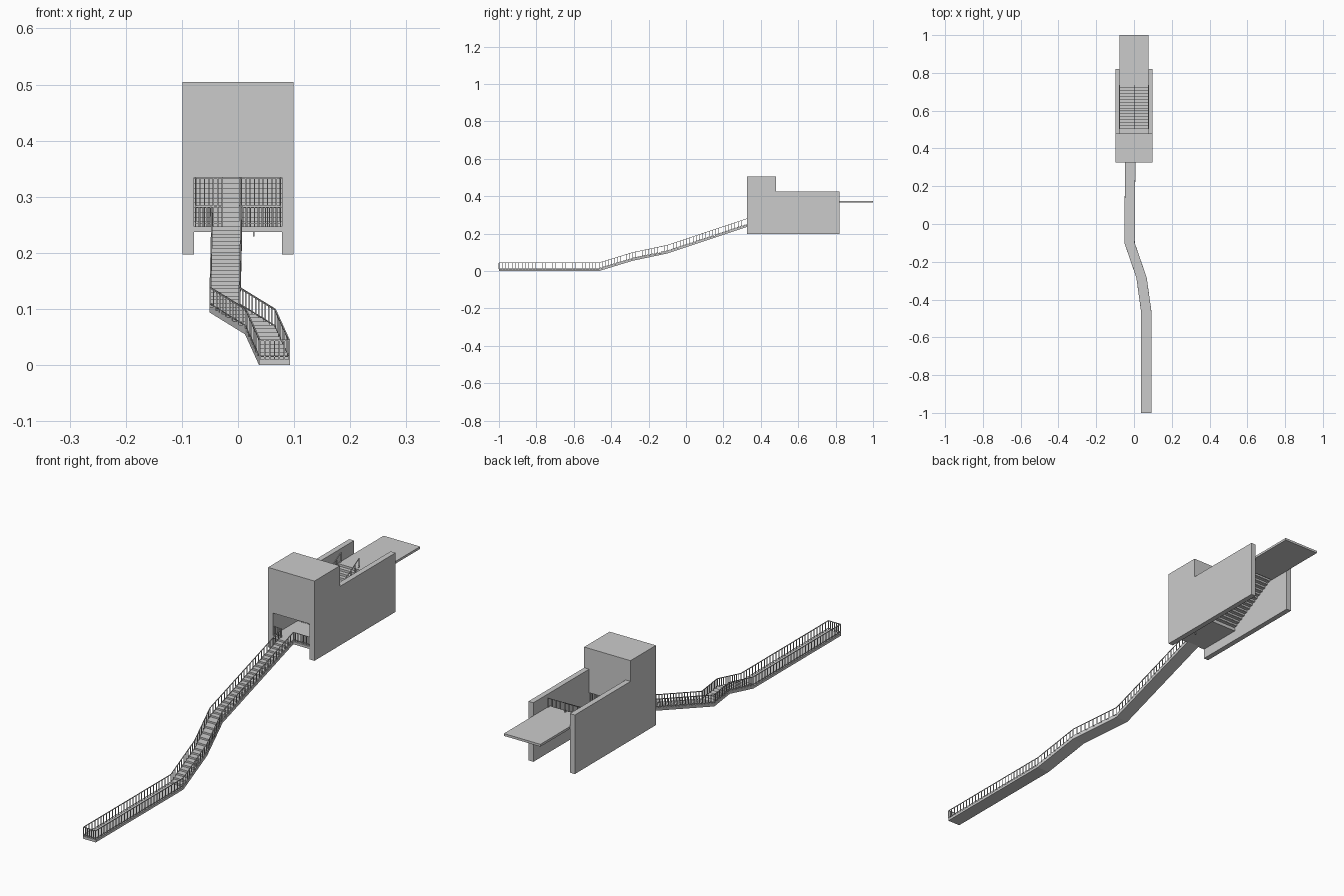
import bpy, bmesh
from mathutils import Vector, Matrix

if "Cube" in bpy.data.objects:
    bpy.data.objects.remove(bpy.data.objects["Cube"])


def finish(name, bm):
    bmesh.ops.recalc_face_normals(bm, faces=bm.faces[:])
    me = bpy.data.meshes.new(name)
    bm.to_mesh(me)
    bm.free()
    ob = bpy.data.objects.new(name, me)
    bpy.context.collection.objects.link(ob)
    return ob


def add_box(bm, lo, hi):
    lo, hi = Vector(lo), Vector(hi)
    m = Matrix.Translation((lo + hi) / 2) @ Matrix.Diagonal((*(hi - lo), 1))
    bmesh.ops.create_cube(bm, size=1, matrix=m)


def box(name, lo, hi):
    bm = bmesh.new()
    add_box(bm, lo, hi)
    return finish(name, bm)


def add_bar(bm, a, b, w=0.003):
    a, b = Vector(a), Vector(b)
    d = b - a
    m = (Matrix.Translation((a + b) / 2) @ d.to_track_quat('Z', 'Y').to_matrix().to_4x4()
         @ Matrix.Diagonal((w, w, d.length, 1)))
    bmesh.ops.create_cube(bm, size=1, matrix=m)


def add_railing(bm, a, b, height=0.034, spacing=0.018, w=0.0025):
    a, b = Vector(a), Vector(b)
    up = Vector((0, 0, height))
    n = max(2, round((b - a).length / spacing))
    for i in range(n + 1):
        p = a.lerp(b, i / n)
        add_bar(bm, p, p + up, w)
    add_bar(bm, a + up, b + up, w)
    low = Vector((0, 0, 0.005))
    add_bar(bm, a + low, b + low, w * 0.7)


# Winding walkway: flat run, then three stepped flights over a smooth soffit
HALF, DECK = 0.0275, 0.010
path = [Vector(p) for p in ((0.065, -1, 0), (0.065, -0.465, 0), (0.040, -0.285, 0.055),
                            (-0.0235, -0.10, 0.094), (-0.020, 0.33, 0.237))]
stations = [(path[0], DECK), (path[1], DECK)]
for a, b in zip(path[1:], path[2:]):
    n = max(1, round((b.z - a.z) / 0.0065))
    for i in range(n):
        top = a.z + DECK + (b.z - a.z) * (i + 1) / n
        stations += [(a.lerp(b, i / n), top), (a.lerp(b, (i + 1) / n), top)]
bm = bmesh.new()
rings = []
for p, top in stations:
    rings.append([bm.verts.new((p.x + sx * HALF, p.y, z))
                  for sx, z in ((-1, p.z), (1, p.z), (1, top), (-1, top))])
for r, s in zip(rings, rings[1:]):
    for i in range(4):
        j = (i + 1) % 4
        bm.faces.new((r[i], r[j], s[j], s[i]))
bm.faces.new(rings[0])
bm.faces.new(rings[-1])
finish("stepped_walkway", bm)

# Railings on both sides of the walkway and across its front end
bm = bmesh.new()
for sx in (-1, 1):
    off = Vector((sx * (HALF - 0.0015), 0, DECK))
    for a, b in zip(path, path[1:]):
        add_railing(bm, a + off, b + off)
e = path[0] + Vector((0, 0.0015, DECK))
dx = Vector((HALF - 0.0015, 0, 0))
add_railing(bm, e - dx, e + dx, spacing=0.009)
finish("walkway_railings", bm)

# Building: side walls and the tower block over the entrance
IN = 0.078
box("left_wall", (-0.099, 0.325, 0.197), (-IN, 0.82, 0.425))
box("right_wall", (IN, 0.325, 0.197), (0.099, 0.82, 0.425))
box("tower_block", (-0.099, 0.325, 0.334), (0.099, 0.48, 0.505))

# Entrance floor and upper platform
box("entrance_floor", (-IN, 0.325, 0.237), (IN, 0.51, 0.247))
box("upper_platform", (-IN, 0.73, 0.366), (IN, 1.0, 0.375))
box("floor_drain", (0.0265, 0.40, 0.229), (0.0295, 0.403, 0.237))

# Inner staircase with thin treads and risers
bm = bmesh.new()
N, y0, y1, z0, z1 = 15, 0.505, 0.735, 0.247, 0.375
run, rise = (y1 - y0) / N, (z1 - z0) / N
for i in range(N):
    y, z = y0 + i * run, z0 + i * rise
    add_box(bm, (-IN, y, z + rise - 0.003), (IN, y + run, z + rise))
    add_box(bm, (-IN, y, z - 0.002), (IN, y + 0.002, z + rise - 0.003))
finish("inner_staircase", bm)

# Stair railings: both sides and the middle
bm = bmesh.new()
for x in (-0.075, 0.003, 0.075):
    add_railing(bm, (x, y0, z0), (x, y1, z1), height=0.036, spacing=0.03)
finish("stair_railings", bm)

# Entrance fences beside the walkway and barred screens behind
bm = bmesh.new()
for x0, x1 in ((-0.076, -0.049), (0.009, 0.076)):
    add_railing(bm, (x0, 0.329, 0.247), (x1, 0.329, 0.247), spacing=0.007, w=0.002)
for x0, x1 in ((-0.076, -0.028), (0.006, 0.076)):
    add_railing(bm, (x0, 0.474, 0.247), (x1, 0.474, 0.247), height=0.087, spacing=0.008, w=0.002)
    add_bar(bm, (x0, 0.474, 0.283), (x1, 0.474, 0.283), 0.003)
finish("entrance_fences", bm)
